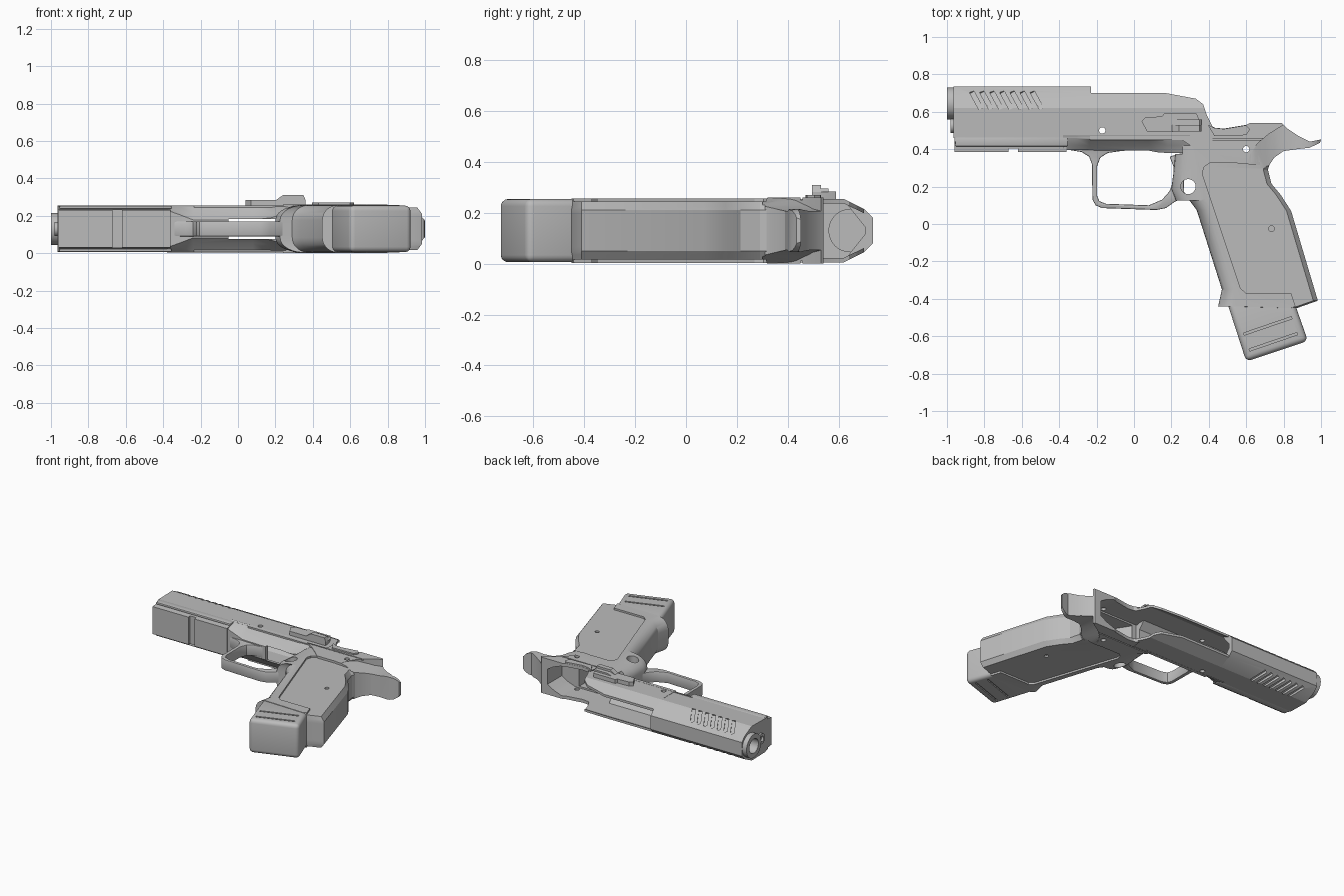
import bpy, bmesh, math

default_cube = bpy.data.objects.get("Cube")
if default_cube:
    bpy.data.objects.remove(default_cube, do_unlink=True)

MID = 0.13  # plane of symmetry between the two sides

grey = bpy.data.materials.new("plain grey")
grey.use_nodes = True
grey.diffuse_color = (0.5, 0.5, 0.5, 1)
for node in grey.node_tree.nodes:
    if node.type == 'BSDF_PRINCIPLED':
        node.inputs["Base Color"].default_value = (0.5, 0.5, 0.5, 1)
        node.inputs["Roughness"].default_value = 0.6


def loft(name, rings):
    """Closed solid through rings of equal point count."""
    bm = bmesh.new()
    rows = [[bm.verts.new(p) for p in ring] for ring in rings]
    count = len(rows[0])
    for a, b in zip(rows, rows[1:]):
        for i in range(count):
            j = (i + 1) % count
            bm.faces.new((a[i], a[j], b[j], b[i]))
    bm.faces.new(rows[0])
    bm.faces.new(rows[-1])
    bmesh.ops.recalc_face_normals(bm, faces=bm.faces)
    mesh = bpy.data.meshes.new(name)
    bm.to_mesh(mesh)
    bm.free()
    mesh.materials.append(grey)
    obj = bpy.data.objects.new(name, mesh)
    bpy.context.collection.objects.link(obj)
    return obj


def prism(name, points, low, high, axis='z'):
    """Extrude a flat outline along one axis."""
    place = {'x': lambda u, v, w: (w, u, v),
             'y': lambda u, v, w: (u, w, v),
             'z': lambda u, v, w: (u, v, w)}[axis]
    return loft(name, [[place(u, v, w) for u, v in points] for w in (low, high)])


def box(name, x, y, z):
    return prism(name, [(x[0], y[0]), (x[1], y[0]), (x[1], y[1]), (x[0], y[1])], *z)


def disc(name, u, v, radius, low, high, axis='z', sides=32):
    turn = 2 * math.pi / sides
    ring = [(u + radius * math.cos(i * turn), v + radius * math.sin(i * turn))
            for i in range(sides)]
    return prism(name, ring, low, high, axis)


def slanted_bar(name, size, centre, rotation):
    bar = box(name, *[(-s / 2, s / 2) for s in size])
    bar.location, bar.rotation_euler = centre, rotation
    return bar


def apply(obj, modifier):
    bpy.context.view_layer.update()
    with bpy.context.temp_override(object=obj, active_object=obj, selected_objects=[obj]):
        bpy.ops.object.modifier_apply(modifier=modifier.name)


def combine(obj, tool, operation='DIFFERENCE', keep=False):
    mod = obj.modifiers.new("cut", 'BOOLEAN')
    mod.operation, mod.object, mod.solver = operation, tool, 'EXACT'
    apply(obj, mod)
    if not keep:
        bpy.data.objects.remove(tool, do_unlink=True)


def bevel(obj, width, segments=4):
    mod = obj.modifiers.new("round", 'BEVEL')
    mod.width, mod.segments = width, segments
    mod.limit_method, mod.angle_limit = 'ANGLE', math.radians(50)
    mod.use_clamp_overlap = False
    apply(obj, mod)


def both(points):
    """Complete a (position, z offset) half section with its mirror image."""
    return ([(p, MID + h) for p, h in points] +
            [(p, MID - h) for p, h in reversed(points)])


# Hollow front slide with faceted top, muzzle opening and slanted serrations
slide = prism("slide_front", both([(0.46, 0.122), (0.62, 0.125), (0.7, 0.085), (0.735, 0.05)]),
              -0.965, -0.23, 'x')
combine(slide, prism("cutter", both([(0.4, 0.107), (0.63, 0.107), (0.705, 0.012)]),
                     -0.9, -0.1, 'x'))
combine(slide, disc("cutter", 0.645, MID, 0.075, -1.1, -0.85, 'x'))
for i in range(7):
    for side in (1, -1):
        combine(slide, slanted_bar("cutter", (0.024, 0.115, 0.034),
                                   (-0.845 + 0.054 * i, 0.665, MID + side * 0.109),
                                   (-side * 0.46, 0, 0.5)))

# Barrel and guide rod
barrel = disc("barrel", 0.645, MID, 0.085, -1, -0.82, 'x', 48)
combine(barrel, disc("cutter", 0.645, MID, 0.052, -1.1, -0.86, 'x'))
rod = disc("guide_rod", 0.525, MID, 0.038, -0.98, -0.9, 'x')
combine(rod, disc("cutter", 0.525, MID, 0.02, -1.1, -0.94, 'x'))

# Thin open side walls, trimmed to the sloping outline
half_wall = [(0.45, 0.107), (0.45, 0.125), (0.62, 0.125), (0.7, 0.085), (0.7, 0.068), (0.62, 0.107)]
wall_outline = [(-0.235, 0.4), (-0.235, 0.8), (0.17, 0.7), (0.33, 0.67), (0.37, 0.64),
                (0.39, 0.58), (0.42, 0.52), (0.42, 0.4)]
for label, side in (("left", 1), ("right", -1)):
    wall = prism("slide_wall_" + label, [(y, MID + side * h) for y, h in half_wall],
                 -0.235, 0.5, 'x')
    combine(wall, prism("cutter", wall_outline, -0.1, 0.4), 'INTERSECT')
    combine(wall, disc("cutter", -0.17, 0.5, 0.017, -0.1, 0.4))

# Dust cover with side lips and accessory notch
dust = prism("dust_cover", both([(0.47, 0.12), (0.44, 0.12), (0.43, 0.105), (0.385, 0.1)]),
             -0.96, -0.36, 'x')
combine(dust, box("cutter", (-0.67, -0.62), (0.3, 0.405), (-0.1, 0.4)))
for label, side in (("left", 1), ("right", -1)):
    lip = slanted_bar("frame_lip_" + label, (0.6, 0.052, 0.016),
                      (-0.655, 0.441, MID + side * 0.115), (0, 0, 0))
    bevel(lip, 0.006, 2)

# Frame middle, a trough scooped in towards the trigger opening
stations = [(-0.38, 0.395, 0.1), (-0.31, 0.395, 0.075), (-0.24, 0.395, 0.048),
            (0.08, 0.385, 0.048), (0.18, 0.38, 0.06), (0.3, 0.38, 0.1)]
middle = loft("frame_middle", [
    [(x, y, z) for y, z in both([(0.475, 0.126), (0.455, 0.12),
                                 (0.42, 0.4 * 0.12 + 0.6 * half), (low, half)])]
    for x, low, half in stations])
combine(middle, box("cutter", (-0.05, 0.2), (0.3, 0.6), (0.076, 0.184)))
combine(middle, prism("cutter", both([(0.6, 0.107), (0.458, 0.107), (0.415, 0.055)]),
                      -0.23, 0.4, 'x'))

# Trigger guard as one open loop
guard_outer = [(-0.37, 0.4), (-0.28, 0.385), (-0.24, 0.36), (-0.225, 0.32), (-0.222, 0.13),
               (-0.205, 0.1), (-0.17, 0.085), (0.12, 0.075), (0.17, 0.085), (0.22, 0.12), (0.27, 0.14)]
guard_inner = [(0.26, 0.38), (0.19, 0.36), (0.21, 0.31), (0.213, 0.24), (0.19, 0.175), (0.15, 0.13),
               (0.08, 0.1), (-0.15, 0.108), (-0.185, 0.122), (-0.197, 0.15), (-0.197, 0.31),
               (-0.18, 0.355), (-0.14, 0.38), (-0.07, 0.39), (-0.07, 0.42), (-0.34, 0.42)]
guard = prism("trigger_guard", guard_outer + guard_inner, 0.09, 0.17)
bevel(guard, 0.006, 2)

# Rear frame shell with beavertail tang
rear = prism("rear_frame", [
    (0.24, 0.46), (0.39, 0.46), (0.4, 0.535), (0.43, 0.515), (0.48, 0.51), (0.6, 0.53), (0.62, 0.54),
    (0.79, 0.54), (0.82, 0.51), (0.88, 0.47), (0.94, 0.44), (1, 0.452), (0.995, 0.435), (0.94, 0.408),
    (0.87, 0.4), (0.8, 0.39), (0.75, 0.355), (0.72, 0.31), (0.55, 0.325), (0.41, 0.325),
    (0.36, 0.37), (0.3, 0.42)], 0, 0.26)
cavity = prism("cutter", both([(0.22, 0.107), (0.63, 0.107), (0.69, 0.085), (0.74, 0.055)]),
               0.375, 0.8, 'y')
for low in (-0.1, 0.25):
    combine(rear, box("cutter", (0.13, 0.7), (0.45, 0.458), (low, low + 0.11)))

# Grip: wide rounded front strap and chamfered backstrap
front_edge = [(0.225, 0.42, 0.1), (0.213, 0.29, 0.13), (0.2, 0.19, 0.14), (0.225, 0.125, 0.13),
              (0.29, 0.135, 0.09), (0.335, 0.075, 0.085), (0.47, -0.35, 0.085), (0.45, -0.44, 0.085)]
back_edge = [(0.87, -0.45), (0.983, -0.41), (0.84, 0.07), (0.785, 0.155), (0.735, 0.215),
             (0.716, 0.29), (0.735, 0.35), (0.74, 0.42)]


def grip_ring(depth, z):
    t = max(0, 1 - depth / 0.08)
    curve = 1 - math.sqrt(1 - t * t)
    chamfer = 0.034 * max(0, 1 - depth / 0.046)
    return ([(x + reach * curve, y, z) for x, y, reach in front_edge] +
            [(x - chamfer, y, z) for x, y in back_edge])


depths = [0, 0.003, 0.01, 0.02, 0.033, 0.046, 0.063, 0.08]
grip = loft("grip", [grip_ring(d, 0.003 + d) for d in depths] +
            [grip_ring(d, 0.257 - d) for d in reversed(depths)])

# Recessed side panels, magazine well, hollow rear and pin holes
panel = [(0.365, 0.27), (0.375, 0.305), (0.41, 0.33), (1.1, 0.335), (1.1, -0.6), (0.87, -0.46),
         (0.84, -0.37), (0.6, -0.37), (0.57, -0.345)]
for low in (-0.1, 0.244):
    combine(grip, prism("cutter", panel, low, low + 0.116))
well = prism("cutter", [(0.33, 0.6), (0.6, 0.6), (0.6, 0.28), (0.78, -0.34), (0.56, -0.34),
                        (0.4, 0.25), (0.33, 0.36)], 0.035, 0.225)
pin = disc("cutter", 0.6, 0.4, 0.017, -0.1, 0.4)
for tool in (cavity, well, pin):
    combine(rear, tool, keep=True)
    combine(grip, tool)
combine(grip, disc("cutter", 0.29, 0.2, 0.04, -0.1, 0.4))
for low in (-0.1, 0.23):
    combine(grip, disc("cutter", 0.735, -0.025, 0.015, low, low + 0.13))

# Thumb web scoops narrowing the tang on both sides
scoop_plan = [(0.6, 0.131), (0.65, 0.123), (0.7, 0.103), (0.75, 0.085), (0.8, 0.077), (0.86, 0.077),
              (0.92, 0.084), (0.96, 0.078), (0.985, 0.062), (1.02, 0.02), (1.02, 0.2), (0.6, 0.2)]
scoop_outline = [(0.6, 0.3), (0.62, 0.37), (0.66, 0.43), (0.72, 0.48), (0.8, 0.53),
                 (0.83, 0.6), (1.1, 0.6), (1.1, 0.3)]
for side in (1, -1):
    scoop = prism("cutter", [(x, MID + side * h) for x, h in scoop_plan], 0.25, 0.7, 'y')
    combine(scoop, prism("cutter", scoop_outline, -0.2, 0.5), 'INTERSECT')
    combine(rear, scoop, keep=True)
    combine(grip, scoop)

# Magazine base with two finger grooves on each side
base = prism("magazine_base", [(0.495, -0.41), (0.6, -0.735), (0.93, -0.625), (0.84, -0.37)],
             0.006, 0.254)
bevel(base, 0.028)
for x, y in ((0.715, -0.545), (0.745, -0.63)):
    for z in (0.004, 0.256):
        combine(base, slanted_bar("cutter", (0.27, 0.012, 0.024), (x, y, z), (0, 0, 0.33)))

# Slide stop lever with raised thumb pad
prism("slide_stop", [(0.07, 0.495), (0.36, 0.495), (0.355, 0.54), (0.335, 0.59),
                     (0.16, 0.59), (0.15, 0.575), (0.06, 0.57), (0.04, 0.55)], 0.25, 0.284)
for name, top, near, far in (("pad", 0.31, 0.495, 0.53), ("step", 0.295, 0.53, 0.56)):
    prism("slide_stop_" + name, [(0.2, 0.282), (0.24, top), (0.35, top), (0.362, 0.282)],
          near, far, 'y')

# Safety lever plate
prism("safety_lever", [(0.395, 0.53), (0.43, 0.514), (0.48, 0.508), (0.6, 0.528), (0.62, 0.505),
                       (0.6, 0.475), (0.43, 0.47)], 0.25, 0.27)

# Smooth the rounded areas and keep the creases sharp
for obj in bpy.context.collection.objects:
    obj.select_set(obj.type == 'MESH')
bpy.context.view_layer.objects.active = grip
bpy.ops.object.shade_smooth_by_angle(angle=math.radians(25))
